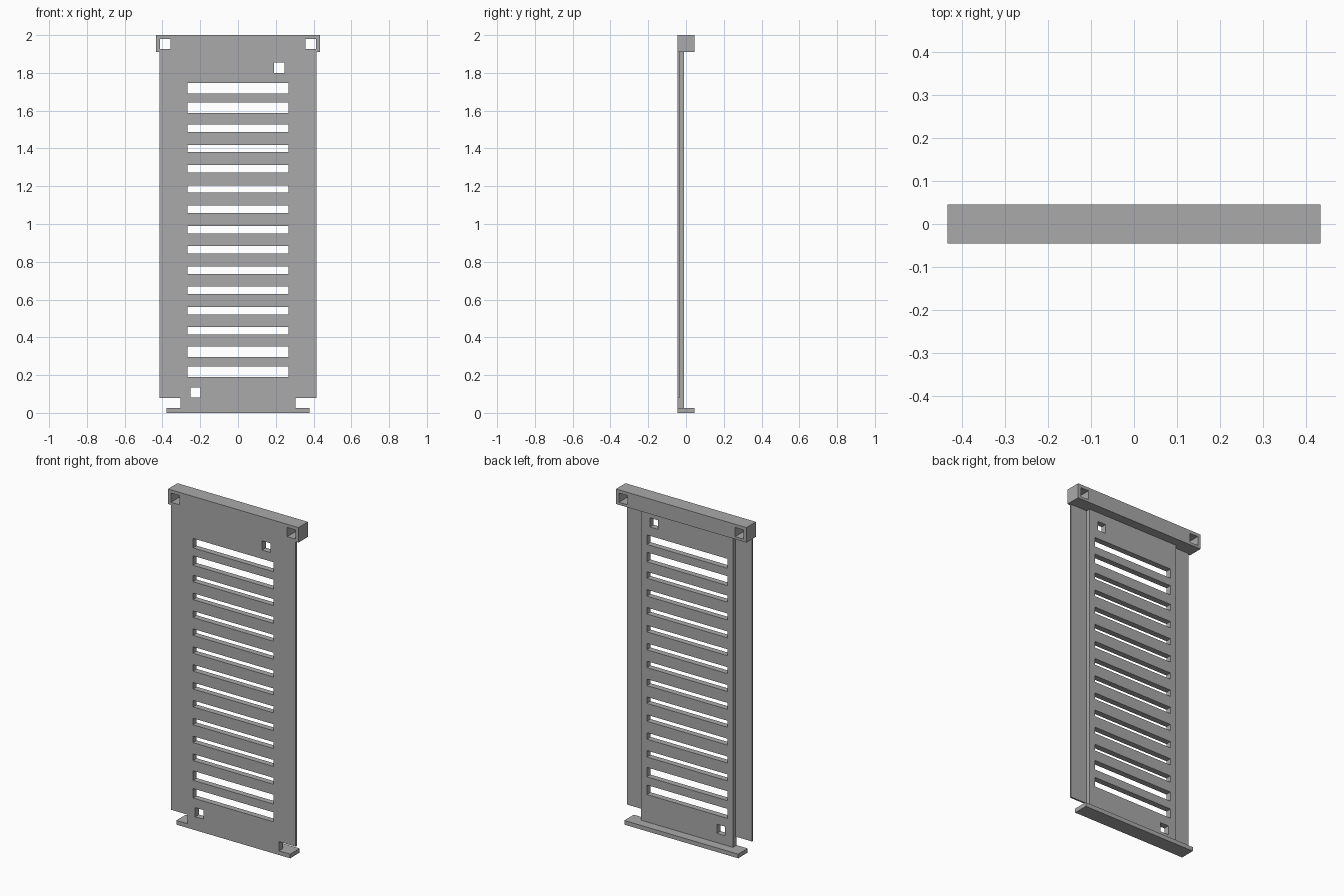
import bpy
import bmesh
from mathutils import Matrix, Vector

cube = bpy.data.objects.get("Cube")
if cube:
    bpy.data.objects.remove(cube, do_unlink=True)

grey = bpy.data.materials.new("plain grey")
grey.use_nodes = True
grey.diffuse_color = (0.4, 0.4, 0.4, 1)
grey.node_tree.nodes["Principled BSDF"].inputs["Base Color"].default_value = (0.4, 0.4, 0.4, 1)

FRONT, BACK = -0.045, 0.045
SHEET_BACK, RIB_BACK = -0.035, -0.01


def boxes(name, specs):
    """One object made of boxes, each given as x, y and z ranges."""
    bm = bmesh.new()
    for ranges in specs:
        size = [hi - lo for lo, hi in ranges]
        mid = Vector([(hi + lo) / 2 for lo, hi in ranges])
        bmesh.ops.create_cube(bm, size=1, matrix=Matrix.Translation(mid) @ Matrix.Diagonal((*size, 1)))
    mesh = bpy.data.meshes.new(name)
    bm.to_mesh(mesh)
    bm.free()
    mesh.materials.append(grey)
    obj = bpy.data.objects.new(name, mesh)
    bpy.context.collection.objects.link(obj)
    return obj


def combine(obj, tool, operation):
    """Apply a boolean and remove the tool object."""
    mod = obj.modifiers.new(operation.title(), "BOOLEAN")
    mod.operation, mod.solver, mod.object = operation, "EXACT", tool
    bpy.context.view_layer.objects.active = obj
    bpy.ops.object.modifier_apply(modifier=mod.name)
    bpy.data.objects.remove(tool, do_unlink=True)


def opening(x, z, width, height):
    """Box range for a hole running front to back."""
    return ((x - width / 2, x + width / 2), (-0.1, 0.1), (z - height / 2, z + height / 2))


# Thin sheet, thick centre rib, top rail and foot joined into one panel
panel = boxes("vented_panel", [((-0.415, 0.415), (FRONT, SHEET_BACK), (0.08, 1.95))])
parts = {
    "centre_rib": ((-0.305, 0.305), (FRONT, RIB_BACK), (0.01, 1.95)),
    "top_rail": ((-0.433, 0.433), (FRONT, BACK), (1.91, 2)),
    "foot_flange": ((-0.378, 0.378), (FRONT, BACK), (0, 0.025)),
}
for name, spec in parts.items():
    combine(panel, boxes(name, [spec]), "UNION")

# Vent slots: two tall ones at each end, eleven narrow ones between
holes = [opening(0, z, 0.534, 0.057) for z in (0.218, 0.324, 1.615, 1.719)]
holes += [opening(0, 0.434 + i * 0.1073, 0.534, 0.039) for i in range(11)]

# Square holes in the rail ends and in two opposite corners of the rib
holes += [opening(side * 0.386, 1.953, 0.055, 0.055) for side in (-1, 1)]
holes += [opening(0.219, 1.828, 0.055, 0.055), opening(-0.225, 0.108, 0.055, 0.055)]
combine(panel, boxes("hole_cutter", holes), "DIFFERENCE")
